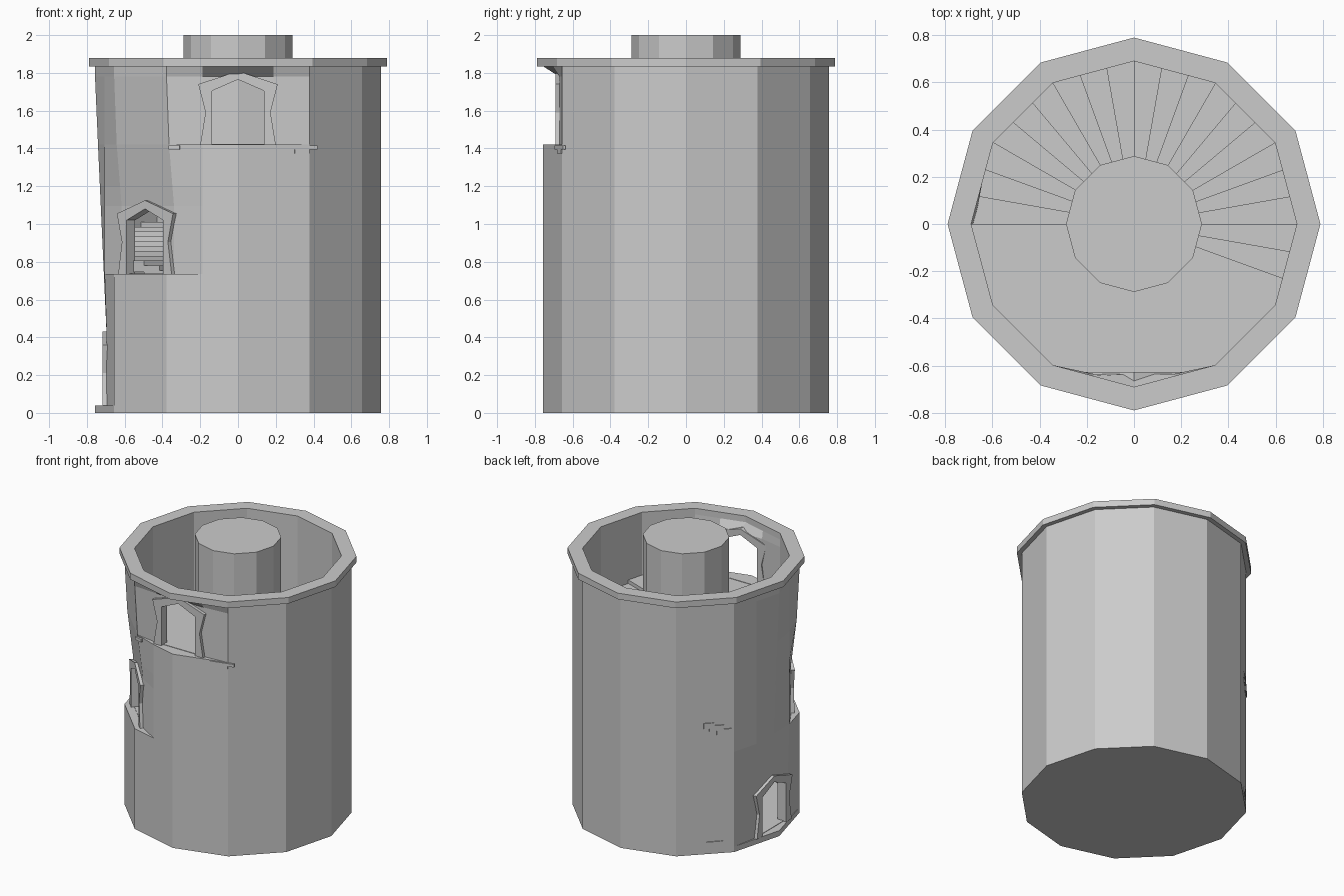
import bpy, bmesh, math
from mathutils import Vector, Matrix

if "Cube" in bpy.data.objects:
    bpy.data.objects.remove(bpy.data.objects["Cube"])

R_OUT, R_IN, TOP = 0.757, 0.69, 1.835
# doorways: facing angle, sill height, depth of the flattened wall around it
DOORS = [(180, 0.04, 0.695), (225, 0.735, 0.675), (270, 1.42, 0.67)]


def make(name, bm):
    bmesh.ops.recalc_face_normals(bm, faces=bm.faces)
    me = bpy.data.meshes.new(name)
    bm.to_mesh(me)
    bm.free()
    ob = bpy.data.objects.new(name, me)
    bpy.context.collection.objects.link(ob)
    return ob


def poly_r(a, R):
    """Radius of a 12-sided outline at angle a in degrees."""
    return R * math.cos(math.radians(15)) / math.cos(math.radians(a % 30 - 15))


def limit(door, z, above):
    """How far the wall may reach towards a doorway at height z."""
    ang, sill, flat = door
    if z < sill or (z == sill and not above):
        return 0.76
    end = sill + 0.36
    return flat if z <= end else flat + (0.76 - flat) * (z - end) / (TOP - end)


def shell(a, R, z, above=True, inset=0.0):
    """Point of the 12-sided wall, flattened at the doorways."""
    t = math.radians(a)
    p = Vector((math.cos(t), math.sin(t), 0)) * poly_r(a, R)
    for d in DOORS:
        n = Vector((math.cos(math.radians(d[0])), math.sin(math.radians(d[0])), 0))
        over = p.dot(n) - (limit(d, z, above) - inset)
        if over > 0:
            p -= n * over
    p.z = z
    return p


def ring_loft(name, rings, caps):
    bm = bmesh.new()
    vs = [[bm.verts.new(p) for p in r] for r in rings]
    n = len(vs[0])
    pairs = list(zip(vs, vs[1:])) + ([] if caps else [(vs[-1], vs[0])])
    for a, b in pairs:
        for i in range(n):
            j = (i + 1) % n
            bm.faces.new((a[i], a[j], b[j], b[i]))
    if caps:
        bm.faces.new(vs[0])
        bm.faces.new(vs[-1])
    bmesh.ops.remove_doubles(bm, verts=bm.verts, dist=1e-5)
    return make(name, bm)


def prism(name, pts, z0, z1):
    return ring_loft(name, [[(p[0], p[1], z) for p in pts] for z in (z0, z1)], True)


def door_matrix(ang, sill):
    """Local x across, y outwards, z up."""
    return Matrix.Translation((0, 0, sill)) @ Matrix.Rotation(math.radians(ang - 90), 4, 'Z')


# tower wall with floor
levels = [(0, True), (0.04, False), (0.04, True), (0.4, True), (0.735, False), (0.735, True),
          (1.095, True), (1.2, True), (1.42, False), (1.42, True), (1.78, True), (TOP, True)]
angles = range(0, 360, 15)
outer = [[shell(a, R_OUT, z, up) for a in angles] for z, up in levels]
inner = [[shell(a, R_IN, z, up, 0.035) for a in angles] for z, up in levels[2:]]
wall = ring_loft("tower_wall", outer + inner[::-1], True)

# arched openings cut through the wall
INNER = [(-0.137, 0), (-0.137, 0.15), (-0.137, 0.285), (0, 0.345), (0.137, 0.285), (0.137, 0.15), (0.137, 0)]
OUTER = [(-0.2, 0), (-0.172, 0.17), (-0.21, 0.32), (0, 0.39), (0.21, 0.32), (0.172, 0.17), (0.2, 0)]
for ang, sill, flat in DOORS:
    M = door_matrix(ang, sill)
    cut = ring_loft("opening_cutter", [[M @ Vector((x, y, z + 0.003)) for x, z in INNER]
                                       for y in (0.5, 0.9)], True)
    mod = wall.modifiers.new("opening", 'BOOLEAN')
    mod.operation, mod.solver, mod.object = 'DIFFERENCE', 'EXACT', cut
    bpy.context.view_layer.objects.active = wall
    bpy.ops.object.modifier_apply(modifier=mod.name)
    bpy.data.objects.remove(cut)

# door frames with waisted jambs and pointed lintels
for k, (ang, sill, flat) in enumerate(DOORS):
    M = door_matrix(ang, sill)
    front, back = flat + 0.022, flat - 0.042
    bm = bmesh.new()
    secs = []
    for (ix, iz), (ox, oz) in zip(INNER, OUTER):
        secs.append([bm.verts.new(M @ Vector(c)) for c in
                     ((ix, back, iz), (ox, back, oz), (ox, front, oz), (ix, front, iz))])
    for a, b in zip(secs, secs[1:]):
        for i in range(4):
            j = (i + 1) % 4
            bm.faces.new((a[i], a[j], b[j], b[i]))
    bm.faces.new(secs[0])
    bm.faces.new(secs[-1])
    make(f"door_frame_{k + 1}", bm)

# top rim
ring_loft("rim", [[(R * math.cos(math.radians(a)), R * math.sin(math.radians(a)), z)
                   for a in range(0, 360, 30)]
                  for R, z in ((0.79, TOP), (0.79, 1.88), (0.69, 1.88), (0.69, TOP))], False)

# central column
prism("column", [(0.288 * math.cos(math.radians(a)), 0.288 * math.sin(math.radians(a)))
                 for a in range(0, 360, 30)], 0.02, 2.0)


def sector(name, a0, a1, z0, z1, step):
    arc = [a0 + (a1 - a0) * i / step for i in range(step + 1)]
    out = [shell(a, R_IN + 0.004, z1, True, 0.03) for a in arc]
    inn = [Vector((0.27 * math.cos(math.radians(a)), 0.27 * math.sin(math.radians(a)), 0)) for a in arc]
    return prism(name, out + inn[::-1], z0, z1)


# clockwise spiral stairs, then the landing behind the top doorway
STEPS = 54
RISE = (1.42 - 0.04) / STEPS
for i in range(STEPS):
    a = 150 - 10 * i
    z = 0.04 + RISE * (i + 1)
    sector(f"step_{i + 1:02d}", a, a - 10, max(0.02, z - 0.06), z - 0.0005, 1)
sector("landing", -30, -180, 1.37, 1.42, 10)

# a few raised bricks on the outside
for k, (ang, z, r, w) in enumerate([(297, 1.405, 0.739, 0.17), (297, 1.383, 0.74, 0.08), (243, 1.405, 0.737, 0.06),
                                    (141, 0.92, 0.735, 0.1), (145, 0.89, 0.735, 0.1), (137, 0.94, 0.736, 0.07),
                                    (140, 0.07, 0.735, 0.11)]):
    bm = bmesh.new()
    bmesh.ops.create_cube(bm, size=1, matrix=Matrix.Rotation(math.radians((ang // 30) * 30 + 15 - 90), 4, 'Z')
                          @ Matrix.Translation((-r * math.sin(math.radians(ang % 30 - 15)), 0.731, z))
                          @ Matrix.Diagonal((w, 0.014, 0.022 if k < 3 else 0.04, 1)))
    make(f"brick_{k + 1}", bm)
